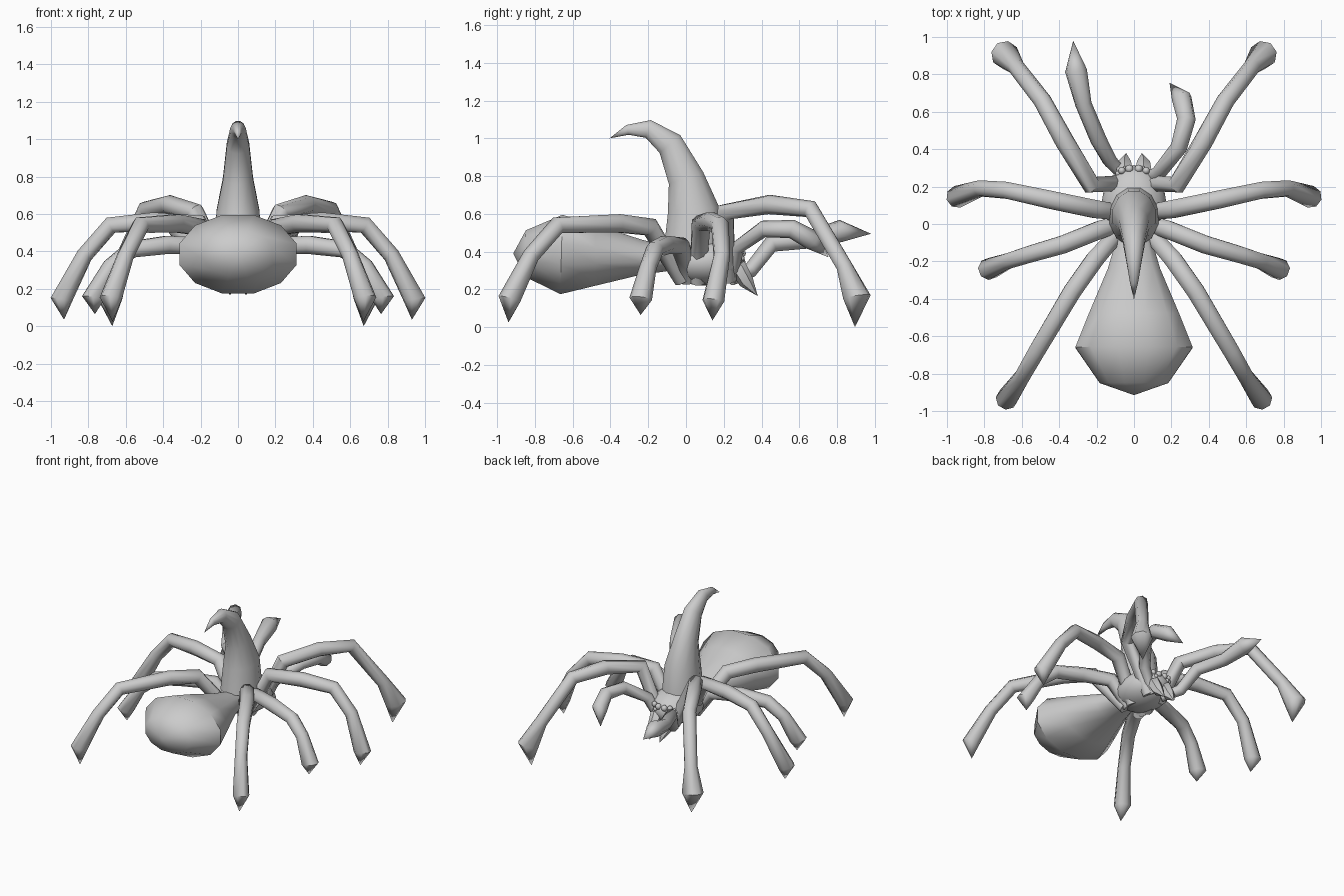
import bpy, bmesh, math
from mathutils import Vector

cube = bpy.data.objects.get("Cube")
if cube:
    bpy.data.objects.remove(cube)

grey = bpy.data.materials.new("plain_grey")
grey.use_nodes = True
grey.diffuse_color = (0.6, 0.6, 0.6, 1)
grey.node_tree.nodes["Principled BSDF"].inputs["Base Color"].default_value = (0.6, 0.6, 0.6, 1)


def finish(name, bm, angle=50):
    bmesh.ops.recalc_face_normals(bm, faces=bm.faces)
    mesh = bpy.data.meshes.new(name)
    bm.to_mesh(mesh)
    bm.free()
    mesh.materials.append(grey)
    ob = bpy.data.objects.new(name, mesh)
    bpy.context.collection.objects.link(ob)
    bpy.ops.object.select_all(action='DESELECT')
    ob.select_set(True)
    bpy.context.view_layer.objects.active = ob
    bpy.ops.object.shade_smooth_by_angle(angle=math.radians(angle))
    return ob


def tube(name, path, radii, sides=8, aspect=1.0, angle=50, side=None):
    """Loft rings along a path; aspect stretches them vertically."""
    bm = bmesh.new()
    pts = [Vector(p) for p in path]
    rings, u = [], side
    for i, p in enumerate(pts):
        a = (p - pts[i - 1]).normalized() if i else Vector()
        b = (pts[i + 1] - p).normalized() if i < len(pts) - 1 else Vector()
        t = (a + b).normalized()
        if u is None:
            u = Vector((0, 0, 1)).cross(t)
        u = (u - t * u.dot(t)).normalized()
        v = t.cross(u)
        ring = []
        for k in range(sides):
            w = 2 * math.pi * (k + 0.5) / sides
            ring.append(bm.verts.new(p + radii[i] * (u * math.cos(w) + v * aspect * math.sin(w))))
        rings.append(ring)
    for r, s in zip(rings, rings[1:]):
        for k in range(sides):
            bm.faces.new((r[k], r[(k + 1) % sides], s[(k + 1) % sides], s[k]))
    bm.faces.new(rings[0])
    bm.faces.new(rings[-1])
    bmesh.ops.remove_doubles(bm, verts=bm.verts, dist=0.0008)
    return finish(name, bm, angle)


def ball(name, loc, size, seg=12, rings=8):
    bm = bmesh.new()
    bmesh.ops.create_uvsphere(bm, u_segments=seg, v_segments=rings, radius=1)
    for v in bm.verts:
        v.co = Vector(loc) + Vector([c * s for c, s in zip(v.co, size)])
    return finish(name, bm)


# Body and abdomen
ball("thorax", (0, 0.1, 0.345), (0.175, 0.215, 0.125), 16, 10)
tube("abdomen",
     [(0, -0.06, 0.36), (0, -0.24, 0.37), (0, -0.48, 0.38), (0, -0.66, 0.385),
      (0, -0.85, 0.39), (0, -0.915, 0.39)],
     [0.09, 0.145, 0.25, 0.325, 0.19, 0.0002], 12, 0.67)

# Curved horn on the back
tube("horn",
     [(0, 0.04, 0.42), (0, 0.04, 0.62), (0, 0.0, 0.79), (0, -0.085, 0.97),
      (0, -0.2, 1.05), (0, -0.31, 1.045), (0, -0.405, 1.0)],
     [0.135, 0.118, 0.083, 0.062, 0.042, 0.023, 0.0002], 12, 1.2,
     side=Vector((1, 0, 0)))

# Walking legs: hip, knee, shin, foot bulb, tip
legs = {
    "front": [(0.05, 0.22, 0.25), (0.23, 0.21, 0.61), (0.37, 0.44, 0.65), (0.49, 0.66, 0.625),
              (0.63, 0.84, 0.32), (0.69, 0.905, 0.16), (0.672, 0.895, 0.0)],
    "second": [(0.06, 0.06, 0.24), (0.21, 0.08, 0.55), (0.45, 0.13, 0.56), (0.68, 0.18, 0.54),
               (0.82, 0.19, 0.38), (0.945, 0.145, 0.14), (0.93, 0.14, 0.035)],
    "third": [(0.05, 0.01, 0.25), (0.18, -0.03, 0.43), (0.38, -0.11, 0.435), (0.57, -0.165, 0.41),
              (0.68, -0.2, 0.32), (0.775, -0.24, 0.15), (0.765, -0.24, 0.065)],
    "rear": [(0.06, -0.02, 0.25), (0.21, -0.19, 0.53), (0.33, -0.36, 0.55), (0.52, -0.68, 0.54),
             (0.6, -0.82, 0.38), (0.68, -0.935, 0.15), (0.67, -0.94, 0.025)],
}
for name, path in legs.items():
    foot = 0.075 if name == "front" else 0.06
    for side, s in (("left", 1), ("right", -1)):
        tube(f"{side}_{name}_leg", [(x * s, y, z) for x, y, z in path],
             [0.045, 0.052, 0.052, 0.048, 0.045, foot, 0.0002])

# Feelers, one reaching out and one curling in
tube("right_feeler",
     [(-0.04, 0.24, 0.25), (-0.13, 0.34, 0.3), (-0.19, 0.45, 0.44), (-0.27, 0.64, 0.46),
      (-0.31, 0.82, 0.51), (-0.325, 0.98, 0.495)],
     [0.03, 0.04, 0.045, 0.045, 0.06, 0.0002])
tube("left_feeler",
     [(0.04, 0.24, 0.25), (0.13, 0.27, 0.42), (0.24, 0.41, 0.52), (0.28, 0.56, 0.52),
      (0.255, 0.67, 0.46), (0.19, 0.755, 0.37)],
     [0.03, 0.04, 0.045, 0.05, 0.055, 0.0002])

# Jaws, fangs and eyes
for side, s in (("left", 1), ("right", -1)):
    tube(f"{side}_fang",
         [(0.045 * s, 0.2, 0.35), (0.05 * s, 0.28, 0.31), (0.05 * s, 0.32, 0.24), (0.042 * s, 0.38, 0.165)],
         [0.035, 0.048, 0.04, 0.0002], 6)
    for i, (x, y, z, r) in enumerate([(0.025, 0.295, 0.39, 0.022), (0.065, 0.285, 0.395, 0.02),
                                      (0.085, 0.27, 0.38, 0.015), (0.05, 0.295, 0.365, 0.015)]):
        ball(f"{side}_eye_{i + 1}", (x * s, y, z), (r, r, r), 10, 6)
